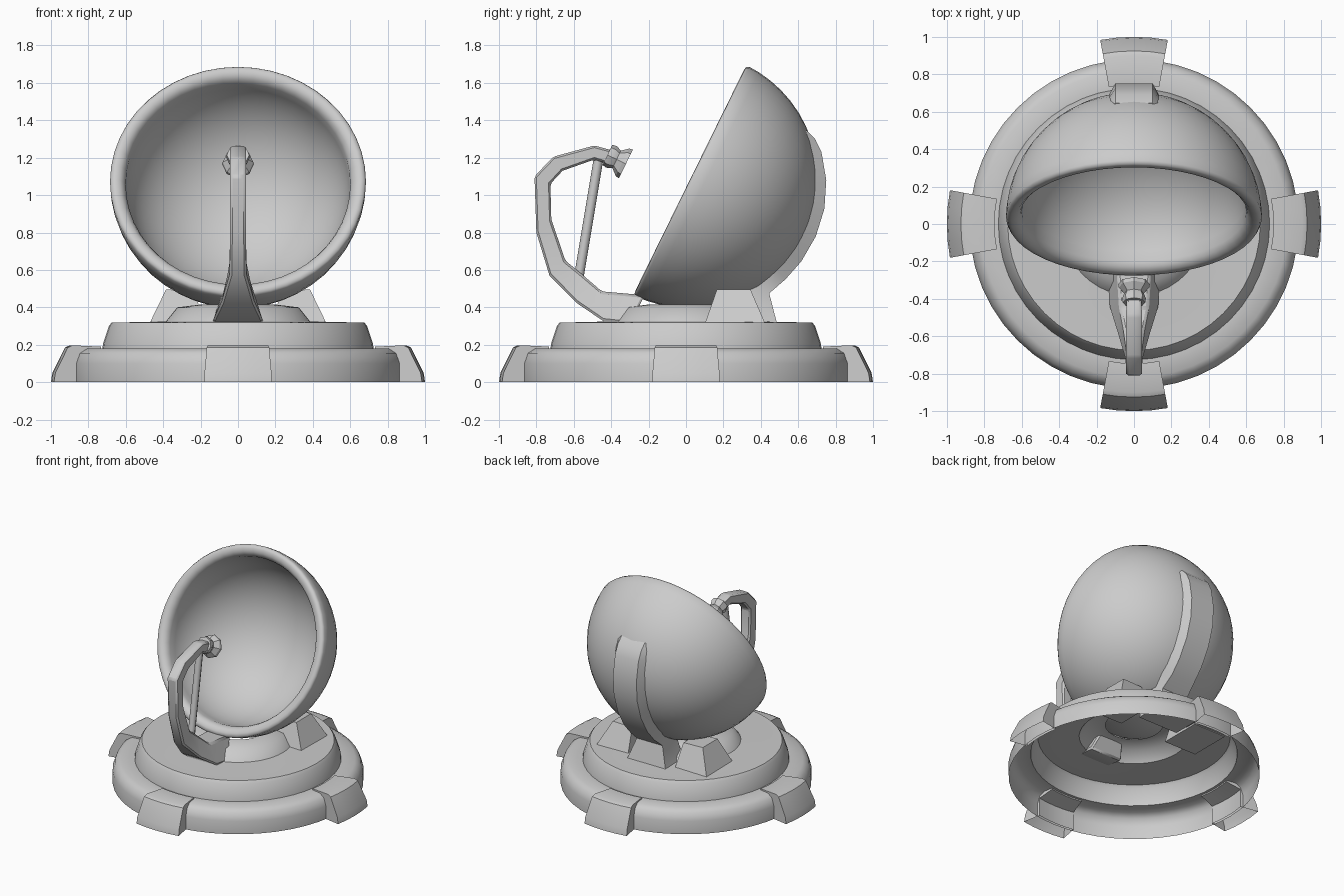
import bpy, bmesh, math
from mathutils import Vector

if "Cube" in bpy.data.objects:
    bpy.data.objects.remove(bpy.data.objects["Cube"])


def finish(name, bm, angle=40, loc=(0, 0, 0), tilt=0.0, bevel=0.0):
    bmesh.ops.remove_doubles(bm, verts=bm.verts, dist=1e-5)
    bmesh.ops.recalc_face_normals(bm, faces=bm.faces)
    me = bpy.data.meshes.new(name)
    bm.to_mesh(me)
    bm.free()
    ob = bpy.data.objects.new(name, me)
    bpy.context.collection.objects.link(ob)
    ob.location = loc
    ob.rotation_euler.x = tilt
    bpy.ops.object.select_all(action='DESELECT')
    ob.select_set(True)
    bpy.context.view_layer.objects.active = ob
    bpy.ops.object.shade_smooth_by_angle(angle=math.radians(angle))
    if bevel:
        m = ob.modifiers.new("bevel", 'BEVEL')
        m.width = bevel
        m.segments = 1
    return ob


def lathe(profile, segs, start=0.0, sweep=math.tau, caps=False):
    """Turn an (r, z) profile around z; caps close a partial turn."""
    bm = bmesh.new()
    rings = []
    for i in range(segs + 1):
        a = start + sweep * i / segs
        rings.append([bm.verts.new((r * math.cos(a), r * math.sin(a), z)) for r, z in profile])
    for A, B in zip(rings, rings[1:]):
        for j in range(len(profile) - 1):
            bm.faces.new((A[j], B[j], B[j + 1], A[j + 1]))
    if caps:
        bm.faces.new(rings[0])
        bm.faces.new(rings[-1][::-1])
    return bm


def loft(sections):
    """Skin a row of equal-sized closed sections and cap both ends."""
    bm = bmesh.new()
    rings = [[bm.verts.new(p) for p in s] for s in sections]
    n = len(rings[0])
    for A, B in zip(rings, rings[1:]):
        for j in range(n):
            k = (j + 1) % n
            bm.faces.new((A[j], A[k], B[k], B[j]))
    bm.faces.new(rings[0])
    bm.faces.new(rings[-1][::-1])
    return bm


def yz_section(outer, inner, w_out, w_in):
    return [(-w_out, *outer), (w_out, *outer), (w_in, *inner), (-w_in, *inner)]


# Stepped round base with central mound, open underneath
base = [(0.88, 0), (0.88, 0.10), (0.86, 0.155), (0.82, 0.18), (0.725, 0.18), (0.72, 0.21),
        (0.69, 0.30), (0.675, 0.32), (0.60, 0.32), (0.385, 0.325), (0.325, 0.40), (0.20, 0.415)]
finish("base", lathe(base, 48), 50)

# Four feet clamped round the base
foot = [(1.0, 0), (0.992, 0.05), (0.925, 0.185), (0.90, 0.197), (0.745, 0.19),
        (0.745, 0.17), (0.86, 0.14), (0.86, 0)]
half = math.radians(10.4)
for i in range(4):
    finish(f"foot_{i + 1}", lathe(foot, 4, i * math.pi / 2 - half, 2 * half, True), 35)

# Dish: hemispherical shell with a rounded lip, tilted forward and up
TILT = math.radians(63.8)
CY, CZ, R = 0.02, 1.08, 0.685
N = 14
outer = [(R * math.sin(a), -R * math.cos(a)) for a in (math.pi / 2 * i / N for i in range(N))]
lip = [(0.684, -0.02), (0.675, -0.003), (0.655, 0.0), (0.63, -0.005), (0.61, -0.025)]
inner = [(0.60 * math.cos(a), -0.05 - 0.54 * math.sin(a))
         for a in (math.pi / 2 * i / N for i in range(N + 1))]
finish("dish", lathe(outer + lip + inner, 48), 60, (0, CY, CZ), TILT)

# Curved rib up the back of the dish, running down into a rear strut
rib = [yz_section((0.49, 0.30), (0.26, 0.30), 0.17, 0.17),
       yz_section((0.445, 0.475), (0.32, 0.54), 0.11, 0.13)]
for deg, r in ((-46, 0.737), (-36, 0.738), (-24, 0.738), (-12, 0.736), (0, 0.73),
               (12, 0.72), (18, 0.706), (23, 0.68)):
    c, s = math.cos(math.radians(deg)), math.sin(math.radians(deg))
    rib.append(yz_section((CY + r * c, CZ + r * s), (CY + 0.65 * c, CZ + 0.65 * s), 0.10, 0.145))
finish("back_rib", loft(rib), 35)

# Tapered struts on both sides of the dish
for side, label in ((1, "right"), (-1, "left")):
    low = [(0.20, 0.10, 0.31), (0.475, 0.10, 0.31), (0.475, 0.425, 0.31), (0.20, 0.425, 0.31)]
    top = [(0.22, 0.165, 0.49), (0.385, 0.165, 0.495), (0.385, 0.345, 0.495), (0.22, 0.345, 0.49)]
    finish(f"{label}_strut", loft([[(side * x, y, z) for x, y, z in s] for s in (low, top)]), 30)

# Feed arm: outer point, inner point, outer and inner half width
arm = [((-0.30, 0.31), (-0.22, 0.465), 0.14, 0.09),
       ((-0.44, 0.325), (-0.45, 0.485), 0.135, 0.075),
       ((-0.58, 0.42), (-0.56, 0.58), 0.09, 0.055),
       ((-0.73, 0.57), (-0.645, 0.65), 0.045, 0.045),
       ((-0.80, 0.80), (-0.72, 0.87), 0.042, 0.042),
       ((-0.81, 1.10), (-0.725, 1.06), 0.042, 0.042),
       ((-0.71, 1.205), (-0.66, 1.13), 0.042, 0.042),
       ((-0.49, 1.265), (-0.49, 1.19), 0.042, 0.042),
       ((-0.38, 1.235), (-0.41, 1.165), 0.04, 0.04)]
finish("feed_arm", loft([yz_section(*s) for s in arm]), 35, bevel=0.012)

# Feed horn at the arm tip, aimed into the dish
horn = [(0, 0), (0.06, 0), (0.064, 0.025), (0.052, 0.055), (0.082, 0.09), (0.085, 0.11), (0, 0.11)]
finish("feed_horn", lathe(horn, 8), 30, (0, -0.42, 1.215), TILT - math.pi)

# Straight brace rod between the arm's foot and head
a, b = Vector((0, -0.575, 0.55)), Vector((0, -0.465, 1.21))
rod = finish("brace_rod", lathe([(0, 0), (0.026, 0), (0.026, (b - a).length), (0, (b - a).length)], 8), 50, a)
rod.rotation_euler = (b - a).to_track_quat('Z', 'Y').to_euler()
